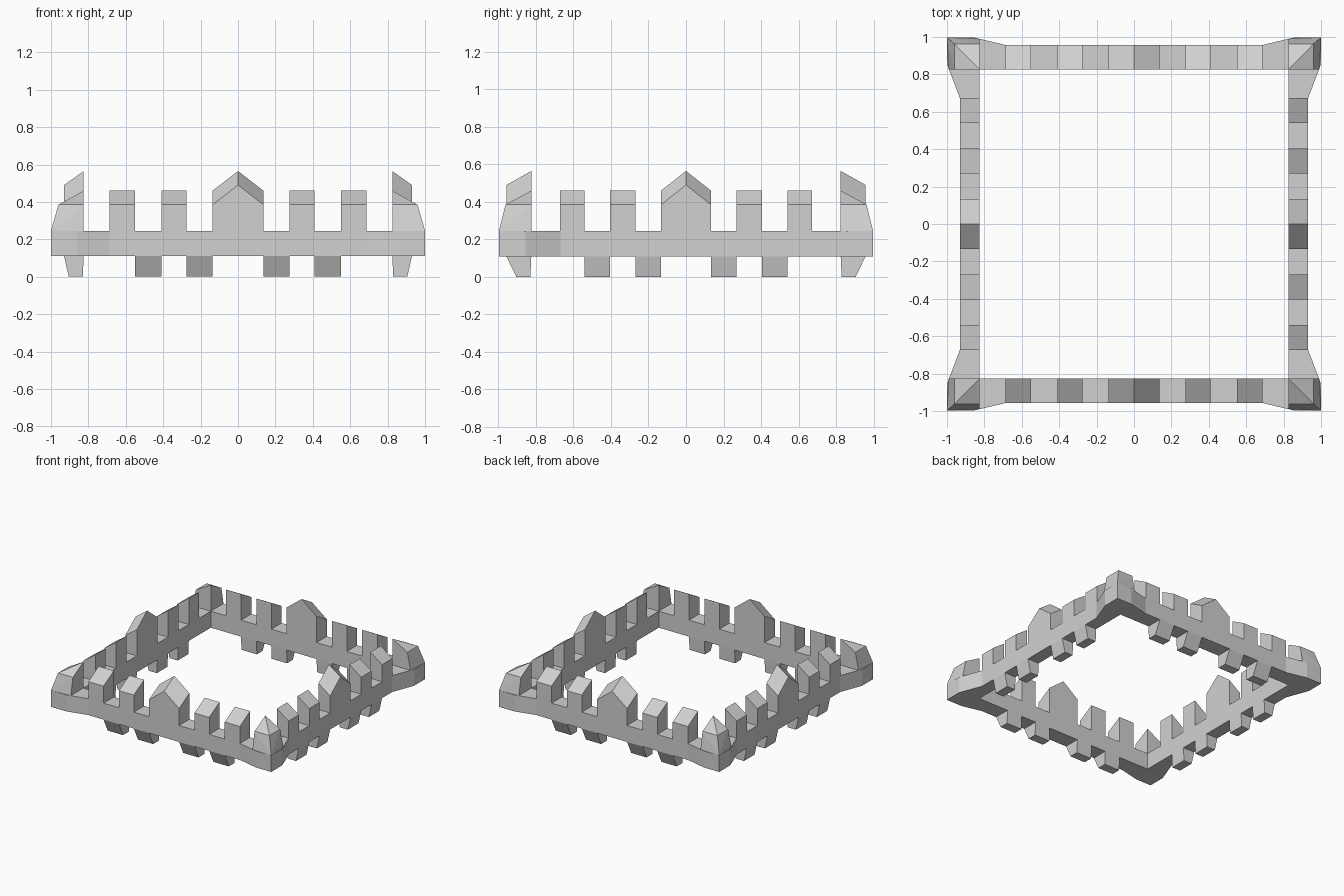
import bpy, bmesh

if "Cube" in bpy.data.objects:
    bpy.data.objects.remove(bpy.data.objects["Cube"])

stone = bpy.data.materials.new("pale_grey_stone")
stone.diffuse_color = (0.64, 0.64, 0.64, 1)
stone.use_nodes = True
stone.node_tree.nodes["Principled BSDF"].inputs["Base Color"].default_value = stone.diffuse_color

Z0, Z1 = 0.11, 0.245           # bottom and top of the wall band
INNER, EX, EY = 0.825, 1.0, 0.998


def finish(name, bm):
    bmesh.ops.recalc_face_normals(bm, faces=bm.faces)
    me = bpy.data.meshes.new(name)
    bm.to_mesh(me)
    bm.free()
    me.materials.append(stone)
    bpy.context.collection.objects.link(bpy.data.objects.new(name, me))


def solid(name, points):
    """Convex block through the given points."""
    bm = bmesh.new()
    verts = [bm.verts.new(p) for p in points]
    bmesh.ops.convex_hull(bm, input=verts)
    bmesh.ops.dissolve_limit(bm, angle_limit=0.01, verts=bm.verts[:], edges=bm.edges[:])
    finish(name, bm)


# Wall band: square opening inside, flared corners outside
quarter = [(0.93, 0.67), (EX, 0.855), (EX, EY), (0.86, EY), (0.69, 0.958)]
outline = quarter + [(-x, y) for x, y in reversed(quarter)]
outline += [(-x, -y) for x, y in outline]
bm = bmesh.new()
n = len(outline)


def ring(z):
    outer = [bm.verts.new((x, y, z)) for x, y in outline]
    inner = [bm.verts.new((sx * INNER, sy * INNER, z))
             for sx, sy in ((1, 1), (-1, 1), (-1, -1), (1, -1))]
    return outer, inner


low, high = ring(Z0), ring(Z1)
for a, b in zip(low, high):
    for i in range(len(a)):
        j = (i + 1) % len(a)
        bm.faces.new((a[i], a[j], b[j], b[i]))
for outer, inner in (low, high):
    for q in range(4):
        k, m = 5 * q, (q + 1) % 4
        # each outline corner is followed by one straight wall
        bm.faces.new(outer[k:k + 5] + [inner[q]])
        bm.faces.new((inner[q], outer[k + 4], outer[(k + 5) % n], inner[m]))
finish("wall_band", bm)

# Wall data: name, outer depth, gable half width, merlon spans, tooth spans
walls = [
    ("front", 0, -1), ("back", 0, 1), ("left", 1, -1), ("right", 1, 1)]
sizes = [(0.958, 0.136, (0.275, 0.41, 0.55, 0.688)),
         (0.93, 0.133, (0.27, 0.404, 0.54, 0.673))]

for wall, axis, s in walls:
    depth, g, (a, b, c, d) = sizes[axis]

    def place(t, dep, z):
        return (s * dep, t, z) if axis else (t, s * dep, z)

    # Pointed centre merlon
    pts = []
    for dep, drop in ((INNER, 0), (depth, 0.075)):
        pts += [place(t, dep, z) for t, z in
                ((-g, Z1), (g, Z1), (g, 0.46 - drop), (0, 0.565 - drop), (-g, 0.46 - drop))]
    solid(wall + "_gable_merlon", pts)

    for m in (-1, 1):
        # Merlons with outward sloping tops
        for t0, t1 in ((a, b), (c, d)):
            solid(wall + "_merlon", [place(m * t, dep, z) for t in (t0, t1) for dep, z in
                  ((INNER, Z1), (depth, Z1), (depth, 0.385), (INNER, 0.46))])
        # Tapered teeth below the band
        for t0, t1 in ((g, a), (b, c)):
            solid(wall + "_tooth", [place(m * t, dep, z) for t in (t0, t1) for dep, z in
                  ((INNER, Z0), (depth, Z0), (0.905, 0), (0.83, 0))])

# Corner merlons with the peak at the inner corner
corner = [(INNER, INNER, Z1), (0.99, INNER, Z1), (EX, EY, Z1), (INNER, 0.99, Z1),
          (INNER, INNER, 0.46), (0.96, INNER, 0.385), (0.96, 0.963, 0.385), (INNER, 0.963, 0.385)]
for sx in (-1, 1):
    for sy in (-1, 1):
        solid("corner_merlon", [(sx * x, sy * y, z) for x, y, z in corner])
